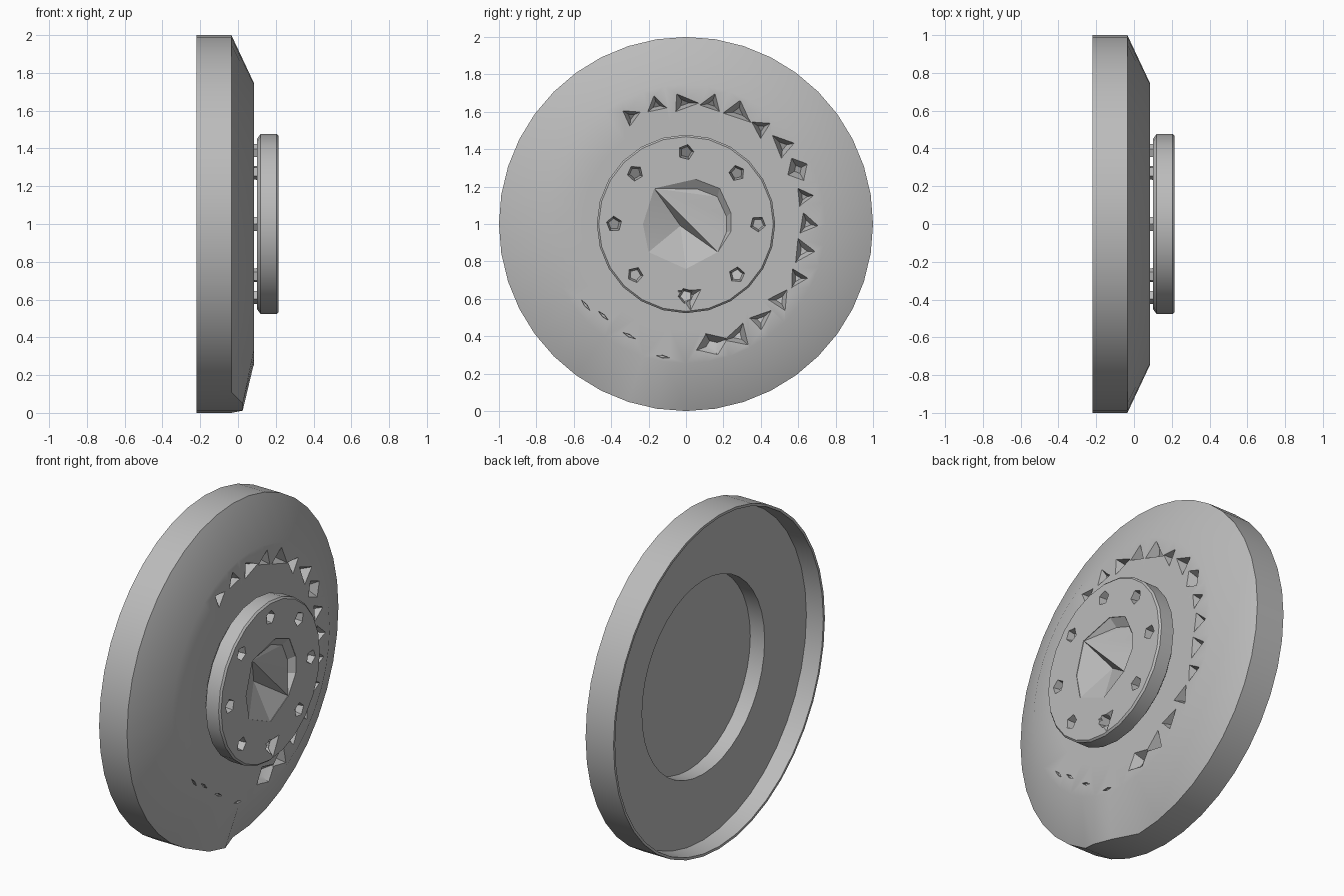
import bpy, bmesh, math, random
from mathutils import Vector, Matrix

random.seed(4)
if "Cube" in bpy.data.objects:
    bpy.data.objects.remove(bpy.data.objects["Cube"])

grey = bpy.data.materials.new("plain_grey")
grey.use_nodes = True
grey.diffuse_color = (0.5, 0.5, 0.5, 1)
grey.node_tree.nodes["Principled BSDF"].inputs["Base Color"].default_value = (0.5, 0.5, 0.5, 1)


def finish(name, bm):
    bmesh.ops.recalc_face_normals(bm, faces=bm.faces)
    me = bpy.data.meshes.new(name)
    bm.to_mesh(me)
    bm.free()
    me.materials.append(grey)
    ob = bpy.data.objects.new(name, me)
    bpy.context.collection.objects.link(ob)
    return ob


def lathe(name, profile, sides):
    """Solid of revolution around the x axis; profile is (x, radius)."""
    bm = bmesh.new()
    rings = []
    for x, r in profile:
        rings.append([bm.verts.new((x, r * math.sin(t), 1 + r * math.cos(t)))
                      for t in (math.tau * i / sides for i in range(sides))])
    for a, b in zip(rings, rings[1:]):
        for i in range(sides):
            j = (i + 1) % sides
            bm.faces.new((a[i], a[j], b[j], b[i]))
    bm.faces.new(rings[0])
    bm.faces.new(rings[-1])
    return finish(name, bm)


def add_plug(bm, angle, radius, size, top, bottom, sides=5, taper=0.6, tilt=0.0,
             stretch=1.0, phase=0.0):
    """Tapered prism along x, placed at a clock angle around the hub."""
    centre = Vector((0, radius * math.sin(angle), 1 + radius * math.cos(angle)))
    turn = Matrix.Rotation(-angle, 3, 'X')
    loops = []
    for x, s in ((bottom, size * taper), (top, size)):
        loop = []
        for i in range(sides):
            t = math.tau * i / sides + phase
            p = turn @ Vector((0, stretch * s * math.sin(t), s * math.cos(t)))
            if x == bottom:
                p.x = tilt * math.cos(t)
            loop.append(bm.verts.new(centre + p + Vector((x, 0, 0))))
        loops.append(loop)
    low, high = loops
    bm.faces.new(high)
    for i in range(sides):
        j = (i + 1) % sides
        bm.faces.new((low[i], low[j], high[j], high[i]))
    for i in range(1, sides - 1):
        bm.faces.new((low[0], low[i], low[i + 1]))


def cut(ob, cutter):
    """Subtract a cutter and discard it."""
    mod = ob.modifiers.new("cut", 'BOOLEAN')
    mod.object, mod.operation, mod.solver = cutter, 'DIFFERENCE', 'EXACT'
    mod.use_self = True
    cutter.hide_render = True
    bpy.context.view_layer.objects.active = ob
    bpy.ops.object.modifier_apply(modifier=mod.name)
    bpy.data.objects.remove(cutter)


def smooth(ob, degrees):
    bpy.ops.object.select_all(action='DESELECT')
    ob.select_set(True)
    bpy.context.view_layer.objects.active = ob
    bpy.ops.object.shade_smooth_by_angle(angle=math.radians(degrees))


# Main disc: hollow back with a deeper round well, sloped front
disc = lathe("main_disc", [(-0.02, 0.58), (-0.115, 0.58), (-0.115, 0.975), (-0.22, 0.985),
                           (-0.22, 1), (-0.035, 1), (0.085, 0.745), (0.085, 0.56)], 40)
# Bent lip low on the front edge
for v in disc.data.vertices:
    if -0.05 < v.co.x < 0 and (v.co - Vector((-0.035, -0.23, 0.03))).length < 0.1:
        v.co.x += 0.06

# Ragged notches along part of the front face
bm = bmesh.new()
for i in range(16):
    a = math.radians(-27 + 13 * i)
    add_plug(bm, a, 0.655 + random.uniform(-0.015, 0.015), random.uniform(0.06, 0.08),
             0.1, random.uniform(0.02, 0.045), sides=random.choice((3, 3, 4)),
             taper=0.3, tilt=0.015, stretch=random.uniform(1, 1.5),
             phase=random.uniform(-0.5, 0.5))
cut(disc, finish("notch_cutter", bm))

# Thin scratches low on the front face
bm = bmesh.new()
for deg, r in ((190, 0.72), (207, 0.67), (222, 0.66), (231, 0.69)):
    add_plug(bm, math.radians(deg), r, 0.01, 0.1, 0.075, sides=4, stretch=5)
cut(disc, finish("scratch_cutter", bm))
smooth(disc, 30)

# Hub plate
hub = lathe("hub_plate", [(0.1, 0.45), (0.12, 0.477), (0.205, 0.477), (0.215, 0.467)], 24)

# Eight bolt pockets
bm = bmesh.new()
for i in range(8):
    add_plug(bm, math.tau * i / 8, 0.385, 0.046, 0.23, 0.16, taper=0.65, tilt=0.02, phase=0.25)
cut(hub, finish("pocket_cutter", bm))

# Faceted centre recess, folded along a diagonal ridge
outline = [(-0.17, 1.19), (0.05, 1.24), (0.18, 1.19), (0.24, 1.06), (0.24, 0.96),
           (0.17, 0.85), (0.0, 0.76), (-0.2, 0.85), (-0.23, 1.0)]
bm = bmesh.new()
front = [bm.verts.new((0.24, y, z)) for y, z in outline]
edge = [bm.verts.new((0.212, y, z)) for y, z in outline]
floor = [bm.verts.new((0.175, 0.02 + 0.82 * y, 0.17 + 0.82 * z)) for y, z in outline[1:5]]
deep = bm.verts.new((0.125, -0.03, 0.99))
n = len(outline)
bm.faces.new(front)
for i in range(n):
    j = (i + 1) % n
    bm.faces.new((front[i], front[j], edge[j], edge[i]))
    if i >= 5:
        bm.faces.new((edge[i], edge[j], deep))
# Raised side of the fold, stepping down to the deep side
for i in range(3):
    bm.faces.new((edge[i + 1], edge[i + 2], floor[i + 1]))
    bm.faces.new((edge[i + 1], floor[i + 1], floor[i]))
    bm.faces.new((floor[i], floor[i + 1], edge[0]))
bm.faces.new((edge[0], edge[1], floor[0]))
bm.faces.new((edge[4], edge[5], floor[3]))
bm.faces.new((edge[0], floor[3], edge[5]))
bm.faces.new((edge[0], edge[5], deep))
cut(hub, finish("recess_cutter", bm))

# Shallow dent below the recess
bm = bmesh.new()
add_plug(bm, math.radians(177), 0.39, 0.08, 0.22, 0.185, sides=3, taper=0.3)
cut(hub, finish("dent_cutter", bm))
smooth(hub, 15.5)

# Short pegs joining the hub to the disc
bm = bmesh.new()
for i in range(8):
    add_plug(bm, math.tau * i / 8, 0.385, 0.04, 0.11, 0.07, taper=0.9)
finish("hub_pegs", bm)
